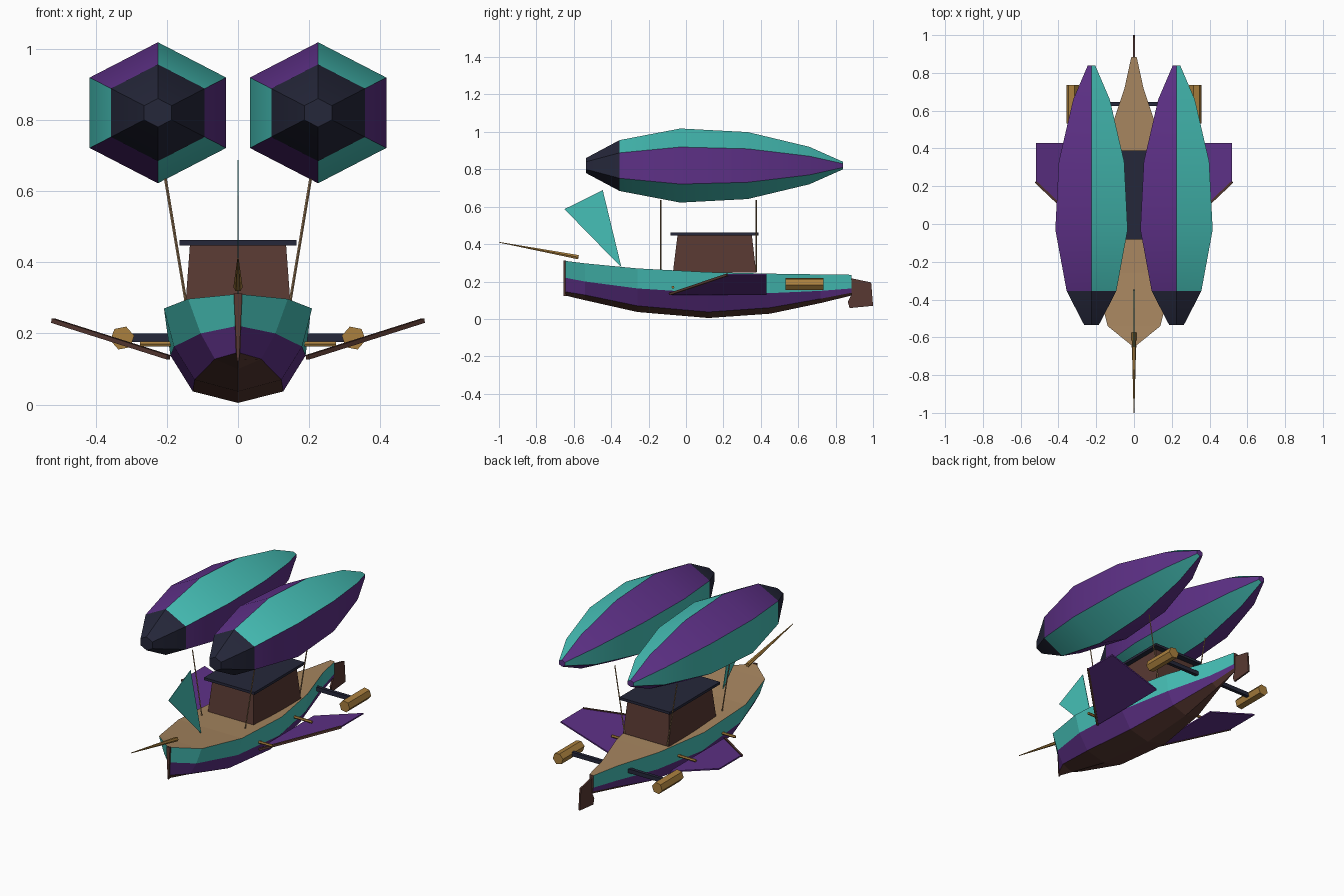
import bpy, bmesh, math
from mathutils import Vector

if "Cube" in bpy.data.objects:
    bpy.data.objects.remove(bpy.data.objects["Cube"])


def material(name, r, g, b):
    m = bpy.data.materials.new(name)
    lin = [((c / 255 + 0.055) / 1.055) ** 2.4 for c in (r, g, b)]
    m.diffuse_color = (*lin, 1)
    m.use_nodes = True
    m.node_tree.nodes["Principled BSDF"].inputs["Base Color"].default_value = m.diffuse_color
    return m


TEAL = material("teal", 70, 192, 183)
PURPLE = material("purple", 93, 48, 134)
NAVY = material("dark navy", 37, 39, 58)
BROWN = material("dark brown", 88, 57, 50)
TAN = material("deck tan", 166, 133, 95)
GOLD = material("golden wood", 170, 128, 62)


def build(name, verts, faces, mats, indices=None):
    me = bpy.data.meshes.new(name)
    me.from_pydata([tuple(v) for v in verts], [], faces)
    for m in mats:
        me.materials.append(m)
    if indices:
        for p, i in zip(me.polygons, indices):
            p.material_index = i
    bm = bmesh.new()
    bm.from_mesh(me)
    bmesh.ops.recalc_face_normals(bm, faces=bm.faces)
    bm.to_mesh(me)
    bm.free()
    ob = bpy.data.objects.new(name, me)
    bpy.context.collection.objects.link(ob)
    return ob


def loft(name, rings, mats, rule, caps=(0, 0)):
    """Skin closed rings; rule(segment, side) gives the material index."""
    n = len(rings[0])
    verts = [v for r in rings for v in r]
    faces, idx = [], []
    for s in range(len(rings) - 1):
        for j in range(n):
            k = (j + 1) % n
            faces.append((s * n + j, s * n + k, (s + 1) * n + k, (s + 1) * n + j))
            idx.append(rule(s, j))
    faces += [tuple(range(n)), tuple(range(len(verts) - n, len(verts)))]
    return build(name, verts, faces, mats, idx + list(caps))


def prism(name, outline, offset, mat):
    """Extrude a flat outline by +-offset."""
    off = Vector(offset)
    rings = [[Vector(p) - off for p in outline], [Vector(p) + off for p in outline]]
    return loft(name, rings, [mat], lambda s, j: 0)


def rod(name, a, b, r1, r2, mat, sides=6, turn=0.0):
    """Tapered straight rod between two points."""
    a, b = Vector(a), Vector(b)
    d = (b - a).normalized()
    u = d.cross(Vector((0, 0, 1))).normalized()
    w = u.cross(d)
    rings = []
    for c, r in ((a, r1), (b, r2)):
        angs = [turn + math.tau * i / sides for i in range(sides)]
        rings.append([c + r * (math.cos(t) * u + math.sin(t) * w) for t in angs])
    return loft(name, rings, [mat], lambda s, j: 0)


def box(name, lo, hi, mat):
    pts = [(lo[0], lo[1]), (hi[0], lo[1]), (hi[0], hi[1]), (lo[0], hi[1])]
    z = (lo[2] + hi[2]) / 2
    return prism(name, [(x, y, z) for x, y in pts], (0, 0, (hi[2] - lo[2]) / 2), mat)


# Hull: y, keel z, chine (x, z), waterline (x, z), deck edge (x, z)
stations = [
    (-0.645, 0.125, 0.006, 0.145, 0.008, 0.220, 0.010, 0.310),
    (-0.540, 0.100, 0.065, 0.128, 0.105, 0.200, 0.140, 0.297),
    (-0.260, 0.037, 0.122, 0.070, 0.180, 0.163, 0.208, 0.270),
    (0.120, 0.005, 0.127, 0.037, 0.190, 0.138, 0.203, 0.250),
    (0.450, 0.028, 0.090, 0.060, 0.130, 0.138, 0.140, 0.242),
    (0.720, 0.085, 0.032, 0.108, 0.045, 0.150, 0.050, 0.238),
    (0.885, 0.125, 0.008, 0.140, 0.012, 0.163, 0.014, 0.236),
]
rings = []
for y, k, cx, cz, mx, mz, tx, tz in stations:
    rings.append([(0, y, k), (cx, y, cz), (mx, y, mz), (tx, y, tz),
                  (-tx, y, tz), (-mx, y, mz), (-cx, y, cz)])
band = [0, 1, 2, 3, 2, 1, 0]
loft("hull", rings, [BROWN, PURPLE, TEAL, TAN], lambda s, j: band[j])

# Stem strip, bowsprit, jib and rudder
prism("stem", [(-0.012, -0.648, 0.312), (0.012, -0.648, 0.312),
               (0.003, -0.648, 0.122), (-0.003, -0.648, 0.122)], (0, 0.006, 0), BROWN)
rod("bowsprit", (0, -0.575, 0.33), (0, -1.0, 0.41), 0.013, 0.002, GOLD)
prism("jib_sail", [(0, -0.65, 0.587), (0, -0.445, 0.688), (0, -0.345, 0.275)],
      (0.0015, 0, 0), TEAL)
prism("rudder", [(0, 0.88, 0.218), (0, 0.99, 0.195), (0, 1.0, 0.07), (0, 0.875, 0.058),
                 (0, 0.865, 0.09), (0, 0.885, 0.13)], (0.005, 0, 0), BROWN)


# Cabin with tapered walls and flat roof
def rect(hw, y0, y1, z):
    return [(-hw, y0, z), (hw, y0, z), (hw, y1, z), (-hw, y1, z)]


loft("cabin", [rect(0.15, -0.07, 0.375, 0.248), rect(0.135, -0.045, 0.352, 0.45)],
     [BROWN], lambda s, j: 0)
box("cabin_roof", (-0.165, -0.082, 0.447), (0.165, 0.388, 0.462), NAVY)

# Twin gas bags: y, radius
bag_profile = [(-0.535, 0.04), (-0.355, 0.136), (-0.03, 0.198),
               (0.33, 0.179), (0.66, 0.1), (0.84, 0.02)]

for side, label in ((-1, "left"), (1, "right")):
    rings = []
    for y, r in bag_profile:
        angs = [math.radians(60 * k) for k in range(6)]
        rings.append([(side * 0.225 + 1.117 * r * math.sin(a), y, 0.82 + r * math.cos(a))
                      for a in angs])
    bag = loft("gas_bag_" + label, rings, [TEAL, PURPLE, NAVY],
               lambda s, j: 2 if s == 0 else j % 2, (2, 1))
    bpy.ops.object.select_all(action='DESELECT')
    bag.select_set(True)
    bpy.context.view_layer.objects.active = bag
    bpy.ops.object.shade_smooth_by_angle(angle=math.radians(30))

    # Struts up to the gas bag
    for y, end in ((-0.135, "front"), (0.375, "rear")):
        rod(f"strut_{end}_{label}", (side * 0.14, y, 0.25), (side * 0.204, y, 0.635),
            0.004, 0.004, TAN, 4)

    # Wing with a spar along the swept leading edge
    root, tip = Vector((side * 0.195, -0.085, 0.133)), Vector((side * 0.52, 0.222, 0.236))
    prism("wing_" + label, [root, tip, (side * 0.52, 0.43, 0.236), (side * 0.195, 0.43, 0.133)],
          (0, 0, 0.004), PURPLE)
    rod("wing_spar_" + label, root, tip, 0.009, 0.009, BROWN, 4, math.pi / 4)

    # Side pegs
    for y, hx, end in ((-0.07, 0.18, "front"), (0.30, 0.155, "rear")):
        rod(f"peg_{end}_{label}", (side * hx, y, 0.17), (side * 0.275, y, 0.17),
            0.008, 0.008, GOLD, 6)

    # Engine pod on its arm
    x0, x1 = sorted((side * 0.06, side * 0.315))
    box("engine_arm_" + label, (x0, 0.625, 0.176), (x1, 0.645, 0.2), NAVY)
    rod("engine_pod_" + label, (side * 0.325, 0.533, 0.187), (side * 0.325, 0.735, 0.187),
        0.034, 0.034, GOLD, 6, -side * math.radians(11))
